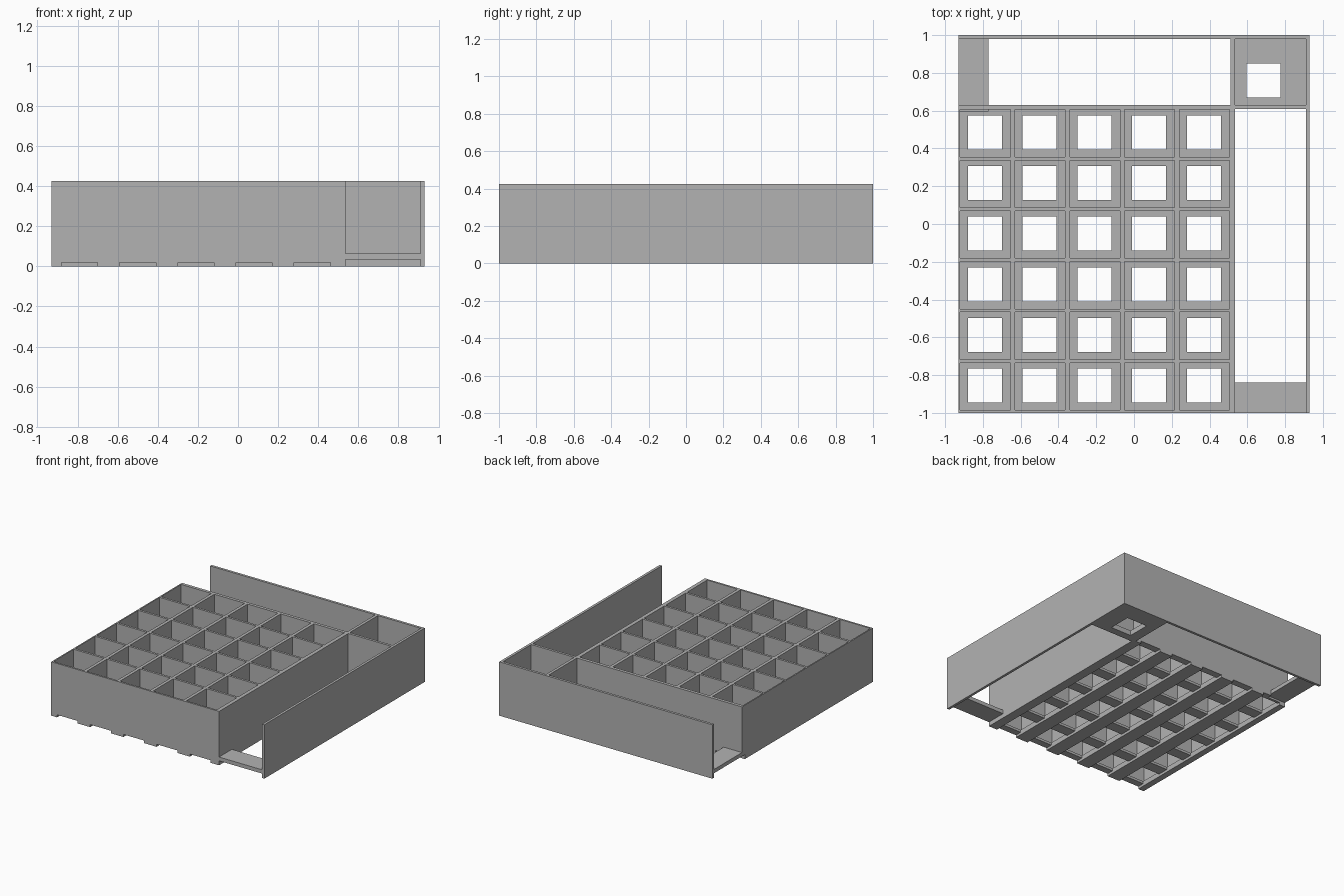
import bpy
import bmesh
from mathutils import Matrix, Vector

cube = bpy.data.objects.get("Cube")
if cube:
    bpy.data.objects.remove(cube, do_unlink=True)

# Single plain grey
grey = bpy.data.materials.new("light_grey")
grey.use_nodes = True
colour = (0.45, 0.45, 0.45, 1)
grey.diffuse_color = colour
grey.node_tree.nodes["Principled BSDF"].inputs["Base Color"].default_value = colour


def boxes(name, spans):
    """One object made of boxes, each given as (x0, x1, y0, y1, z0, z1)."""
    bm = bmesh.new()
    for x0, x1, y0, y1, z0, z1 in spans:
        centre = Vector(((x0 + x1) / 2, (y0 + y1) / 2, (z0 + z1) / 2))
        size = Matrix.Diagonal((x1 - x0, y1 - y0, z1 - z0, 1))
        bmesh.ops.create_cube(bm, size=1, matrix=Matrix.Translation(centre) @ size)
    mesh = bpy.data.meshes.new(name)
    bm.to_mesh(mesh)
    bm.free()
    mesh.materials.append(grey)
    obj = bpy.data.objects.new(name, mesh)
    bpy.context.collection.objects.link(obj)
    return obj


def cut(target, name, spans):
    cutter = boxes(name, spans)
    cutter.hide_render = True
    cutter.hide_set(True)
    cutter.display_type = 'WIRE'
    mod = target.modifiers.new(name, 'BOOLEAN')
    mod.operation = 'DIFFERENCE'
    mod.solver = 'EXACT'
    mod.object = cutter
    bpy.context.view_layer.objects.active = target
    with bpy.context.temp_override(object=target, active_object=target):
        bpy.ops.object.modifier_apply(modifier=name)
    bpy.data.objects.remove(cutter, do_unlink=True)


# Main dimensions
W, H = 0.93, 0.425
LOW, HIGH = -0.1, 0.6
FLOOR = 0.04
COLS, ROWS = range(5), range(6)
PITCH_X, PITCH_Y = 0.29, 0.268
HOLE = 0.18
GRID_X, GRID_Y = 0.535, 0.63
WALL_X, WALL_Y = 0.91, 0.98

tray = boxes("tray_body", [(-W, W, -1, 1, 0, H)])

# Compartments, the corner bin and the two open channels
pockets = []
for i in COLS:
    for j in ROWS:
        x, y = -0.92 + i * PITCH_X, -0.985 + j * PITCH_Y
        pockets.append((x, x + 0.265, y, y + 0.25, FLOOR, HIGH))
pockets.append((GRID_X, WALL_X, GRID_Y, WALL_Y, FLOOR, HIGH))
pockets.append((GRID_X, WALL_X, -1.1, 0.61, LOW, HIGH))
pockets.append((-1.1, 0.512, GRID_Y, WALL_Y, LOW, HIGH))
cut(tray, "pocket_cutter", pockets)

# Square floor holes, and the recess beneath the back tie strip
holes = []
for i in COLS:
    for j in ROWS:
        x, y = -0.88 + i * PITCH_X, -0.945 + j * PITCH_Y
        holes.append((x, x + HOLE, y, y + HOLE, LOW, 0.2))
holes.append((0.595, 0.775, 0.67, 0.85, LOW, 0.2))
holes.append((-1.1, -0.77, 0.595, 0.7, LOW, 0.035))
cut(tray, "hole_cutter", holes)

# Shallow grooves along the underside
grooves = []
for i in COLS:
    x = -0.88 + i * PITCH_X
    grooves.append((x, x + HOLE, -1.1, 0.66, LOW, 0.02))
cut(tray, "groove_cutter", grooves)

# Tie strips across the open channel ends
boxes("front_tie_strip", [(GRID_X, WALL_X, -1, -0.84, 0.035, 0.065)])
boxes("back_tie_strip", [(-W, -0.77, 0.595, WALL_Y, 0.035, 0.065)])
